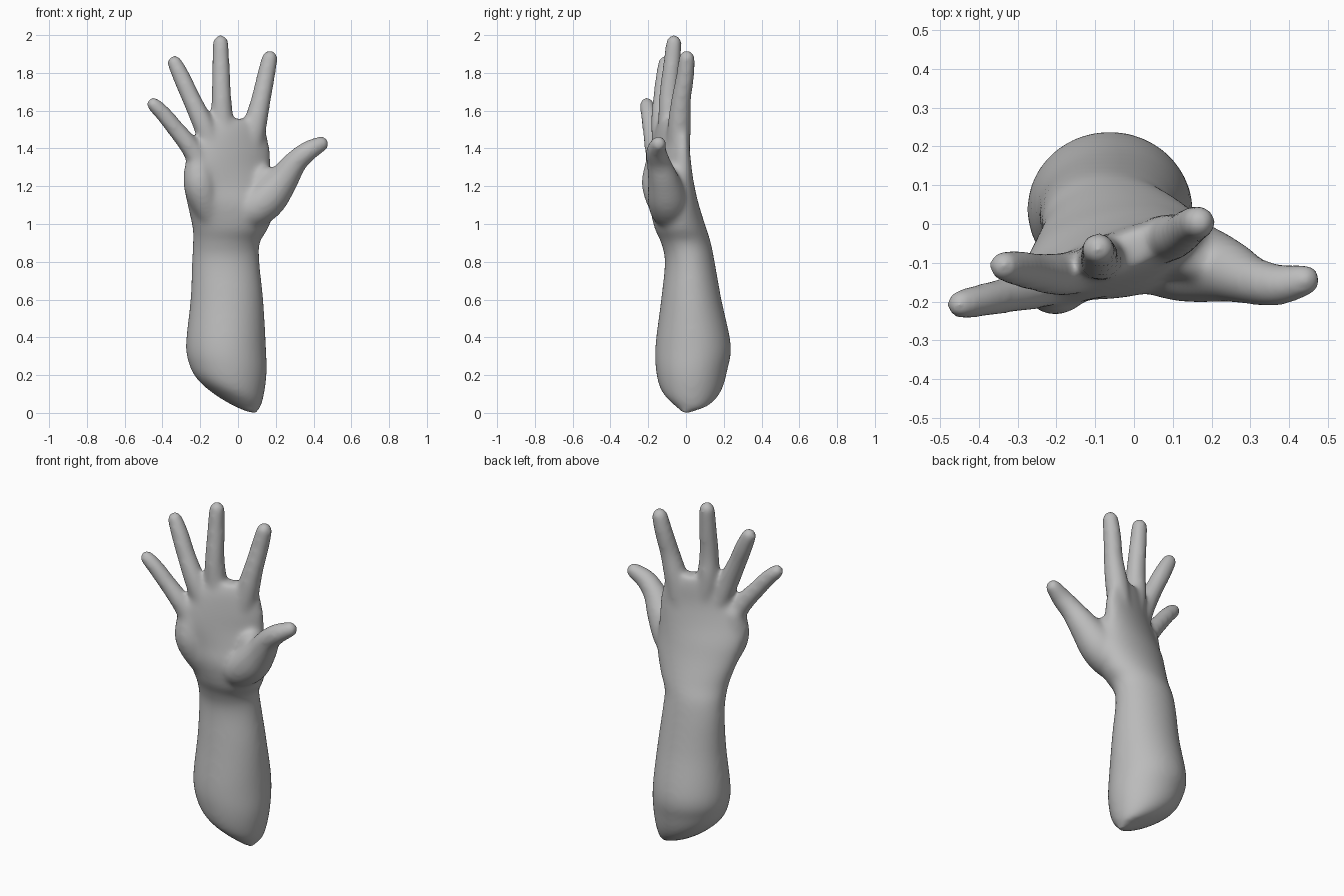
import bpy, bmesh, math
from mathutils import Vector

if "Cube" in bpy.data.objects:
    bpy.data.objects.remove(bpy.data.objects["Cube"])

SIDES = 32


def smooth_rows(rows, steps=6):
    """Catmull-Rom interpolation of rows of numbers."""
    rows = [Vector(r) for r in rows]
    out = []
    for i in range(len(rows) - 1):
        a, b = rows[max(i - 1, 0)], rows[i]
        c, d = rows[i + 1], rows[min(i + 2, len(rows) - 1)]
        for s in range(steps):
            t = s / steps
            out.append(0.5 * (2 * b + (c - a) * t + (2 * a - 5 * b + 4 * c - d) * t ** 2
                              + (3 * b - a - 3 * c + d) * t ** 3))
    return out + [rows[-1]]


def loft(bm, rings):
    """Skin closed rings of points and cap both ends."""
    loops = [[bm.verts.new(p) for p in ring] for ring in rings]
    faces = [bm.faces.new(loops[0][::-1]), bm.faces.new(loops[-1])]
    for low, high in zip(loops, loops[1:]):
        for k in range(SIDES):
            n = (k + 1) % SIDES
            faces.append(bm.faces.new((low[k], low[n], high[n], high[k])))
    bmesh.ops.recalc_face_normals(bm, faces=faces)


def circle():
    for k in range(SIDES):
        a = 2 * math.pi * k / SIDES
        yield math.cos(a), math.sin(a)


def limb(bm, rows):
    """Stacked ellipses: z, centre x, centre y, radius x, radius y, twist, slope."""
    rings = []
    for z, cx, cy, rx, ry, twist, slope in smooth_rows(rows):
        ct, st = math.cos(twist), math.sin(twist)
        rings.append([(cx + c * rx * ct - s * ry * st,
                       cy + c * rx * st + s * ry * ct,
                       z - slope * c * rx) for c, s in circle()])
    loft(bm, rings)


def digit(bm, rows):
    """Round tube through x, y, z, radius with domed ends."""
    rows = smooth_rows(rows)
    pts = [r.to_3d() for r in rows]
    path = []
    for i, p in enumerate(pts):
        d = (pts[min(i + 1, len(pts) - 1)] - pts[max(i - 1, 0)]).normalized()
        path.append((p, d, rows[i][3]))

    def dome(end, sign):
        p, d, r = end
        angles = [math.radians(a) for a in (20, 40, 60, 80)]
        return [(p + d * sign * r * math.sin(a), d, r * math.cos(a)) for a in angles]

    path = dome(path[0], -1)[::-1] + path + dome(path[-1], 1)
    rings = []
    for p, d, r in path:
        u = d.cross(Vector((0, 1, 0))).normalized()
        v = d.cross(u)
        rings.append([p + (u * c + v * s) * r for c, s in circle()])
    loft(bm, rings)


bm = bmesh.new()

# Forearm with slanted elbow end, wrist
limb(bm, [
    (0.0, 0.08, 0.0, 0.025, 0.025, 0, 0.1),
    (0.065, -0.02, 0.03, 0.13, 0.105, 0, 0.4),
    (0.13, -0.045, 0.028, 0.178, 0.163, 0, 0.32),
    (0.23, -0.053, 0.03, 0.205, 0.19, 0, 0.12),
    (0.36, -0.064, 0.038, 0.212, 0.2, 0, 0),
    (0.6, -0.059, 0.028, 0.193, 0.16, 0, 0),
    (0.8, -0.065, 0.02, 0.179, 0.132, 0, 0),
    (0.9, -0.062, 0.0, 0.178, 0.132, 0, 0),
    (0.98, -0.04, -0.03, 0.202, 0.137, 0.05, 0),
    # Palm, twisted towards the little finger
    (1.1, -0.035, -0.062, 0.235, 0.128, 0.15, 0),
    (1.2, -0.05, -0.075, 0.243, 0.108, 0.25, 0),
    (1.3, -0.055, -0.087, 0.243, 0.088, 0.35, 0),
    (1.4, -0.035, -0.085, 0.218, 0.072, 0.38, 0),
    (1.5, -0.02, -0.075, 0.175, 0.06, 0.4, 0),
    (1.555, -0.02, -0.07, 0.13, 0.045, 0.4, 0),
])

# Outer palm mound
digit(bm, [(-0.12, -0.075, 1.0, 0.07), (-0.18, -0.13, 1.14, 0.085),
           (-0.205, -0.15, 1.23, 0.085), (-0.21, -0.145, 1.34, 0.065)])
# Web between thumb and index finger
digit(bm, [(0.06, -0.06, 1.16, 0.07), (0.11, -0.07, 1.22, 0.07),
           (0.15, -0.085, 1.25, 0.06)])
# Little finger
digit(bm, [(-0.17, -0.14, 1.27, 0.06), (-0.255, -0.168, 1.41, 0.053),
           (-0.335, -0.185, 1.51, 0.047), (-0.397, -0.198, 1.585, 0.044),
           (-0.447, -0.207, 1.634, 0.039)])
# Ring finger
digit(bm, [(-0.12, -0.115, 1.36, 0.058), (-0.185, -0.13, 1.53, 0.057),
           (-0.25, -0.125, 1.67, 0.05), (-0.295, -0.115, 1.77, 0.048),
           (-0.335, -0.108, 1.853, 0.041)])
# Middle finger
digit(bm, [(-0.06, -0.09, 1.36, 0.06), (-0.083, -0.088, 1.55, 0.06),
           (-0.088, -0.09, 1.68, 0.053), (-0.09, -0.077, 1.82, 0.048),
           (-0.092, -0.064, 1.96, 0.043)])
# Index finger
digit(bm, [(0.06, -0.042, 1.36, 0.062), (0.092, -0.035, 1.53, 0.062),
           (0.122, -0.025, 1.66, 0.053), (0.147, -0.005, 1.78, 0.049),
           (0.168, 0.004, 1.878, 0.044)])
# Thumb with its fleshy base
digit(bm, [(0.0, -0.06, 1.04, 0.085), (0.08, -0.085, 1.08, 0.105),
           (0.16, -0.1, 1.14, 0.104), (0.238, -0.12, 1.235, 0.083),
           (0.302, -0.145, 1.325, 0.064), (0.37, -0.157, 1.385, 0.055),
           (0.44, -0.145, 1.424, 0.043)])

mesh = bpy.data.meshes.new("hand_and_forearm")
bm.to_mesh(mesh)
bm.free()
arm = bpy.data.objects.new("hand_and_forearm", mesh)
bpy.context.collection.objects.link(arm)

# Fuse the volumes into one soft skin
fuse = arm.modifiers.new("fuse", 'REMESH')
fuse.mode = 'VOXEL'
fuse.voxel_size = 0.011
fuse.use_smooth_shade = True
soften = arm.modifiers.new("soften", 'SMOOTH')
soften.factor = 0.5
soften.iterations = 26

# Plain grey surface
grey = bpy.data.materials.new("plain_grey")
grey.use_nodes = True
colour = (0.5, 0.5, 0.5, 1)
grey.diffuse_color = colour
shader = next(n for n in grey.node_tree.nodes if n.type == 'BSDF_PRINCIPLED')
shader.inputs["Base Color"].default_value = colour
mesh.materials.append(grey)
